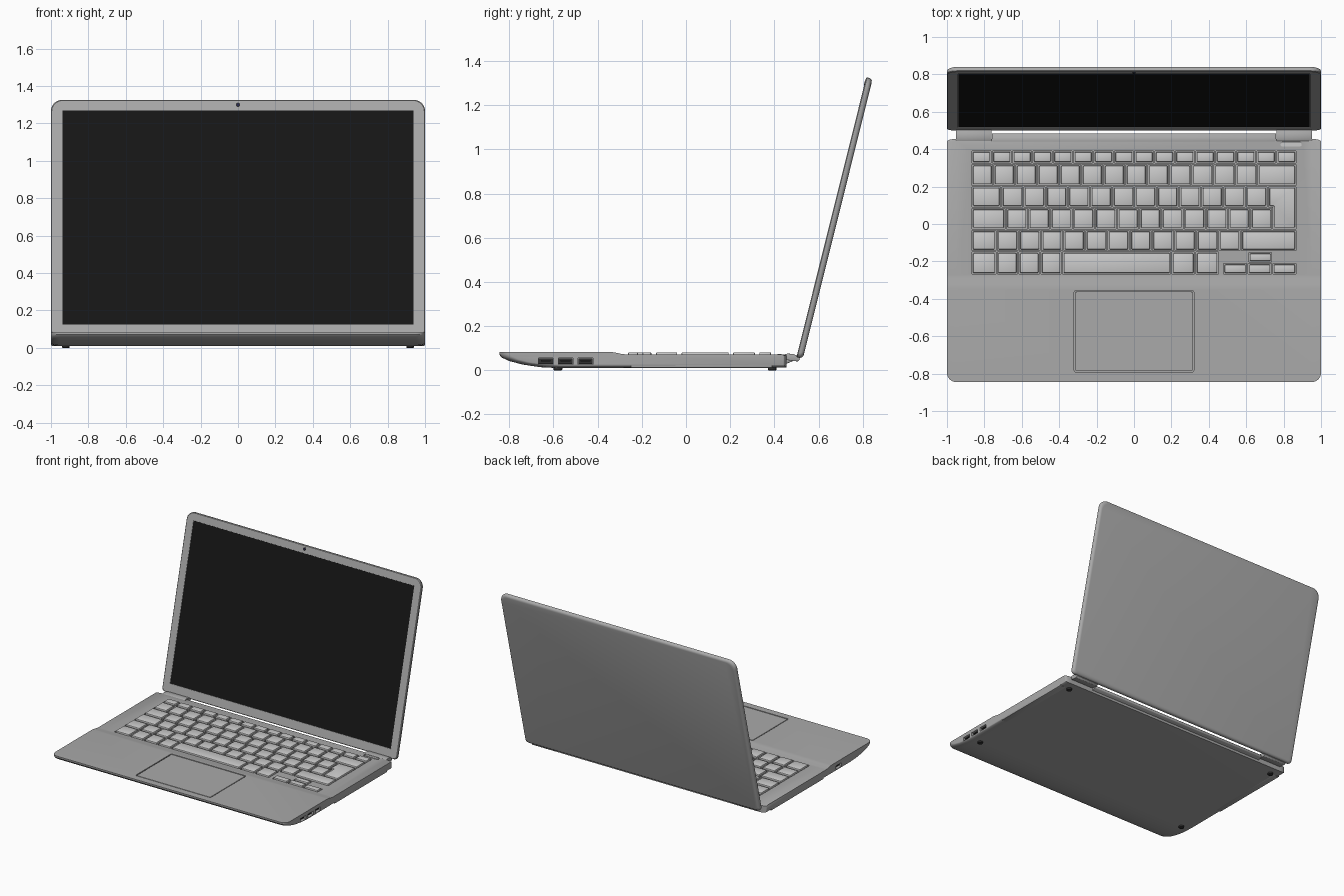
import bpy, bmesh, math
from mathutils import Matrix

if "Cube" in bpy.data.objects:
    bpy.data.objects.remove(bpy.data.objects["Cube"])


def material(name, c):
    m = bpy.data.materials.new(name)
    m.diffuse_color = (*c, 1)
    m.use_nodes = True
    m.node_tree.nodes["Principled BSDF"].inputs["Base Color"].default_value = m.diffuse_color
    return m


BODY = material("body_grey", (0.40, 0.40, 0.40))
KEY = material("key_grey", (0.60, 0.60, 0.60))
DARK = material("dark_rubber", (0.03, 0.03, 0.03))
BLACK = material("screen_black", (0.008, 0.008, 0.008))
LENS = material("lens_blue", (0.02, 0.02, 0.07))


def rect(x0, x1, y0, y1):
    return [(x0, y0), (x1, y0), (x1, y1), (x0, y1)]


def round_rect(x0, x1, y0, y1, r_low, r_high, n=8):
    pts = []
    for cx, cy, r, start in ((x1, y0, r_low, -90), (x1, y1, r_high, 0),
                             (x0, y1, r_high, 90), (x0, y0, r_low, 180)):
        ox = cx - r if cx == x1 else cx + r
        oy = cy + r if cy == y0 else cy - r
        for i in range(n + 1):
            a = math.radians(start + 90 * i / n)
            pts.append((ox + r * math.cos(a), oy + r * math.sin(a)))
    return pts


def loft(bm, rings):
    """Skin equal-length rings and cap both ends."""
    vs = [[bm.verts.new(p) for p in ring] for ring in rings]
    for a, b in zip(vs, vs[1:]):
        for i in range(len(a)):
            j = (i + 1) % len(a)
            bm.faces.new((a[i], a[j], b[j], b[i]))
    bm.faces.new(vs[0])
    bm.faces.new(vs[-1])


def prism(bm, outline, z0, z1):
    loft(bm, [[(x, y, z) for x, y in outline] for z in (z0, z1)])


def disc(bm, r, depth, m):
    bmesh.ops.create_cone(bm, cap_ends=True, segments=24, radius1=r, radius2=r,
                          depth=depth, matrix=m)


def finish(name, bm, mat=None, bevel=0, cutter=None, matrix=None, segments=2):
    """Make the object, bake its bevel and cuts, smooth by angle."""
    bmesh.ops.recalc_face_normals(bm, faces=bm.faces)
    me = bpy.data.meshes.new(name)
    bm.to_mesh(me)
    bm.free()
    ob = bpy.data.objects.new(name, me)
    bpy.context.collection.objects.link(ob)
    if mat:
        me.materials.append(mat)
    if matrix:
        ob.matrix_world = matrix
    if bevel:
        b = ob.modifiers.new("bevel", "BEVEL")
        b.width, b.segments, b.limit_method = bevel, segments, "ANGLE"
        b.angle_limit = math.radians(40)
    if cutter:
        c = ob.modifiers.new("cut", "BOOLEAN")
        c.operation, c.object, c.solver = "DIFFERENCE", cutter, "EXACT"
    bpy.context.view_layer.update()
    ob.data = bpy.data.meshes.new_from_object(
        ob.evaluated_get(bpy.context.evaluated_depsgraph_get()))
    ob.modifiers.clear()
    if cutter:
        bpy.data.objects.remove(cutter)
    bpy.ops.object.select_all(action="DESELECT")
    ob.select_set(True)
    bpy.context.view_layer.objects.active = ob
    bpy.ops.object.shade_smooth_by_angle(angle=math.radians(32))
    return ob


# Keyboard layout: row (y low, y high, [(x start, x end, key count)])
ROWS = [
    (.322, .395, [(-.87, .87, 16)]),
    (.203, .322, [(-.87, .66, 13), (.66, .87, 1)]),
    (.087, .203, [(-.87, -.71, 1), (-.71, .715, 12)]),
    (-.03, .087, [(-.87, -.685, 1), (-.685, .74, 12)]),
    (-.146, -.03, [(-.87, -.735, 1), (-.735, .57, 11), (.57, .87, 1)]),
    (-.272, -.146, [(-.87, -.735, 1), (-.735, -.385, 3), (-.385, .2, 1), (.2, .455, 2)]),
    (-.272, -.207, [(.475, .87, 3)]),
    (-.207, -.148, [(.61, .74, 1)]),
]


def key_outlines(m):
    for y0, y1, groups in ROWS:
        for xa, xb, n in groups:
            w = (xb - xa) / n
            for i in range(n):
                yield rect(xa + i * w + m, xa + (i + 1) * w - m, y0 + m, y1 - m)
    # L-shaped key
    yield [(.715 + m, .203 - m), (.715 + m, .087 + m), (.74 + m, .087 + m),
           (.74 + m, -.03 + m), (.87 - m, -.03 + m), (.87 - m, .203 - m)]


PORTS = [(1, -.635), (1, -.545), (1, -.455), (-1, -.43)]


def port_box(bm, side, y, xa, xb, hw, z0, z1):
    x0, x1 = sorted((side * xa, side * xb))
    prism(bm, rect(x0, x1, y - hw, y + hw), z0, z1)


# Cutter for key wells, touchpad well, power button well and ports
bm = bmesh.new()
for o in key_outlines(.004):
    prism(bm, o, .063, .1)
prism(bm, round_rect(-.32, .32, -.793, -.355, .012, .012), .074, .1)
prism(bm, round_rect(.777, .903, .408, .44, .0155, .0155), .066, .1)
for s, y in PORTS:
    port_box(bm, s, y, .95, 1.03, .033, .027, .055)
base_cut = finish("base_cutter", bm)
base_cut.hide_render = True

# Base: side profile lofted across x, with rounded corners and lifted lower edge
TOP = [(-.845, .083), (-.345, .083), (-.325, .081), (-.29, .0735), (-.272, .072),
       (.44, .072), (.455, .066)]
BOTTOM = [(.455, .012), (-.58, .010), (-.66, .014), (-.74, .026), (-.80, .042),
          (-.835, .058), (-.845, .071)]
R = .05


def section(x, inset, lift):
    ring = []
    for i, (y, z) in enumerate(TOP + BOTTOM):
        if y < -.5:
            y += inset * (-.5 - y) / .345
        elif y > .43:
            y -= inset * .3 * (y - .43) / .025
        if i >= len(TOP):
            z += lift * (.083 - z) / .073
        ring.append((x, y, z))
    return ring


arc = [math.radians(90 * i / 7) for i in range(8)]
half = [(1 - R + R * math.sin(a), R * (1 - math.cos(a)), .013 * (1 - math.cos(a)))
        for a in arc]
bm = bmesh.new()
loft(bm, [section(-x, i, l) for x, i, l in reversed(half)]
     + [section(x, i, l) for x, i, l in half])
finish("base", bm, BODY, cutter=base_cut)

# Keys
bm = bmesh.new()
for o in key_outlines(.010):
    prism(bm, o, .060, .081)
finish("keyboard_keys", bm, KEY, bevel=.005)

# Touchpad and power button
bm = bmesh.new()
prism(bm, round_rect(-.314, .314, -.787, -.361, .01, .01), .07, .0822)
finish("touchpad", bm, BODY, bevel=.001, segments=1)
bm = bmesh.new()
prism(bm, round_rect(.784, .896, .415, .433, .0085, .0085), .06, .0735)
finish("power_button", bm, KEY)

# Port linings with tongues, audio jack on the left
bm = bmesh.new()
for s, y in PORTS:
    port_box(bm, s, y, .945, .965, .032, .028, .054)
    port_box(bm, s, y, .96, .992, .022, .040, .047)
disc(bm, .010, .03, Matrix.Translation((-.978, -.72, .056)) @ Matrix.Rotation(math.pi / 2, 4, "Y"))
finish("ports", bm, DARK)

# Side strips and hinges, mirrored left and right
HINGE = [(.435, .068), (.46, .076), (.485, .073), (.507, .066), (.517, .05),
         (.505, .040), (.485, .042), (.435, .05)]
for s, side in ((-1, "left"), (1, "right")):
    bm = bmesh.new()
    port_box(bm, s, .07, .95, .9995, .32, .011, .048)
    finish("side_strip_" + side, bm, BODY, bevel=.004)
    bm = bmesh.new()
    loft(bm, [[(s * x, y, z) for y, z in HINGE] for x in (.762, .953)])
    finish("hinge_" + side, bm, BODY, bevel=.002)

# Sloped rear edge between the hinges
bm = bmesh.new()
REAR = [(.44, .0715), (.462, .070), (.485, .056), (.482, .040), (.44, .025)]
loft(bm, [[(x, y, z) for y, z in REAR] for x in (-.76, .76)])
finish("rear_edge", bm, BODY, bevel=.003)

# Feet
bm = bmesh.new()
for x in (-.92, .92):
    for y in (-.58, .39):
        disc(bm, .02, .02, Matrix.Translation((x, y, .01)))
finish("feet", bm, DARK, bevel=.003)

# Lid, built flat with its front facing +z, then tilted back
TILT = Matrix.Translation((0, .5, .06)) @ Matrix.Rotation(math.radians(76), 4, "X")
bm = bmesh.new()
prism(bm, rect(-.94, .94, .067, 1.247), -.004, .05)
screen_cut = finish("screen_cutter", bm, matrix=TILT)
screen_cut.hide_render = True
bm = bmesh.new()
rings = [(0, .004), (-.004, 0), (-.016, 0), (-.023, .003), (-.028, .009), (-.030, .018)]
loft(bm, [[(x, y, z) for x, y in round_rect(-1 + d, 1 - d, d, 1.305 - d, .025, .06)]
          for z, d in rings])
finish("lid", bm, BODY, cutter=screen_cut, matrix=TILT)

# Screen and camera
bm = bmesh.new()
prism(bm, rect(-.939, .939, .068, 1.246), -.008, -.002)
finish("screen", bm, BLACK, matrix=TILT)
bm = bmesh.new()
disc(bm, .012, .006, Matrix.Translation((0, 1.277, -.002)))
finish("camera_ring", bm, DARK, matrix=TILT)
bm = bmesh.new()
disc(bm, .007, .006, Matrix.Translation((0, 1.277, -.001)))
finish("camera_lens", bm, LENS, matrix=TILT)
